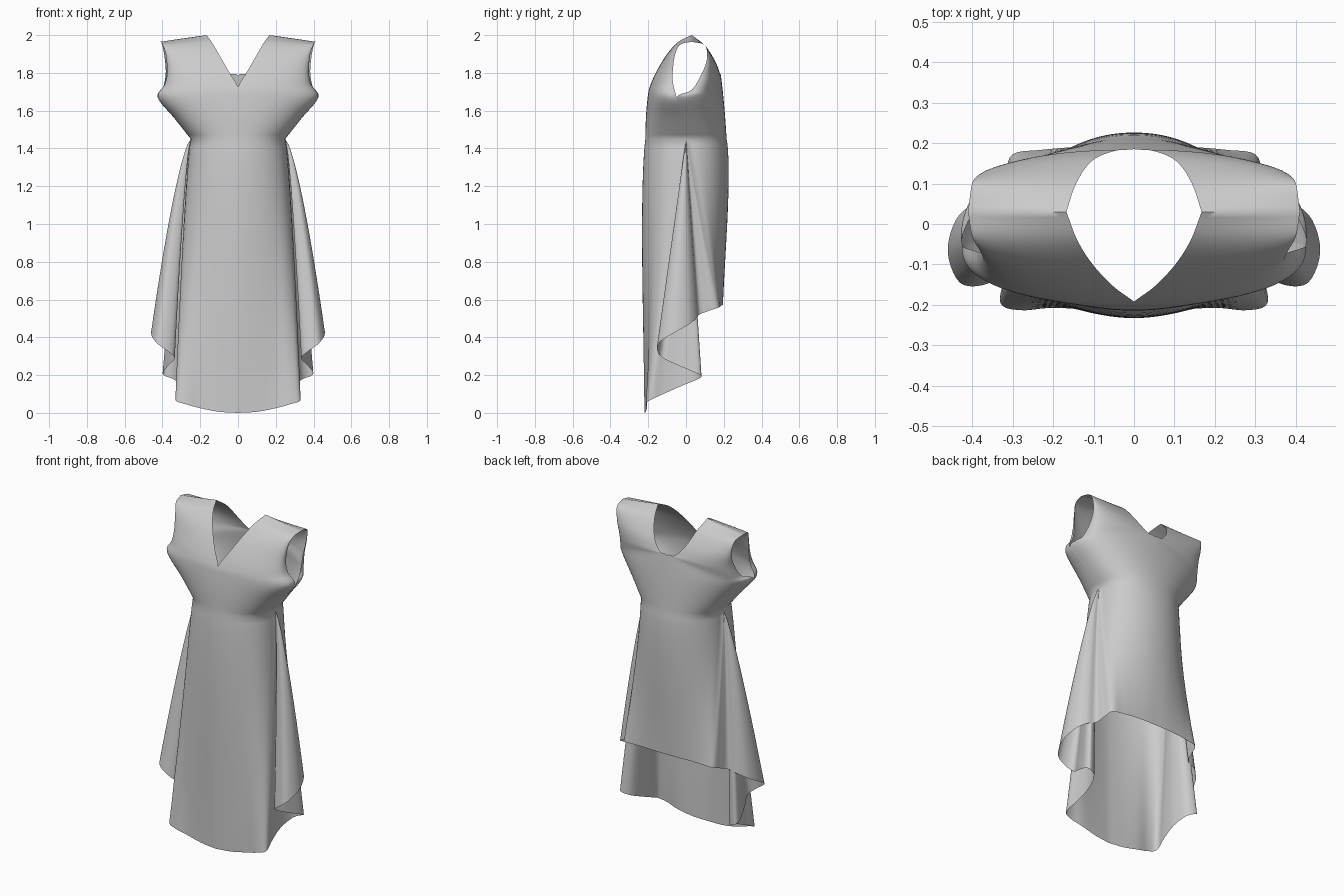
import bpy, bmesh, math
from mathutils import Vector

if "Cube" in bpy.data.objects:
    bpy.data.objects.remove(bpy.data.objects["Cube"])

def smooth_path(pts, sub):
    """Catmull-Rom curve through pts with sub steps per span."""
    p = [Vector(q) for q in pts]
    p = [p[0] * 2 - p[1]] + p + [p[-1] * 2 - p[-2]]
    out = []
    for i in range(1, len(p) - 2):
        a, b, c, d = p[i - 1:i + 3]
        for k in range(sub):
            t = k / sub
            out.append(0.5 * (2 * b + (c - a) * t + (2 * a - 5 * b + 4 * c - d) * t * t
                              + (3 * b - a - 3 * c + d) * t ** 3))
    out.append(p[-2])
    for v in out:
        v.x = max(v.x, 0)
    return out

def add_grid(bm, rows):
    vs = [[bm.verts.new(p) for p in r] for r in rows]
    for r0, r1 in zip(vs, vs[1:]):
        for i in range(len(r0) - 1):
            bm.faces.new((r0[i], r0[i + 1], r1[i + 1], r1[i]))

def cross_row(inner, outer, n):
    """Rounded row from the centre/neck edge out to the side/armhole edge."""
    row = []
    for i in range(n + 1):
        a = i / n * math.pi / 2
        wx, wy = math.sin(a) ** 0.95, max(math.cos(a), 0) ** 0.8
        row.append(Vector((inner.x + (outer.x - inner.x) * wx,
                           outer.y + (inner.y - outer.y) * wy,
                           inner.z + (outer.z - inner.z) * wx)))
    return row

SUB, N = 5, 20
bm = bmesh.new()

# Bodice: centre + neckline edge, and side seam + armhole edge, per half panel
front_in = [(0, -.215, 1.45), (0, -.212, 1.57), (0, -.203, 1.67), (0, -.192, 1.725),
            (.05, -.155, 1.81), (.102, -.1, 1.9), (.14, -.04, 1.965), (.167, .03, 2)]
front_out = [(.25, 0, 1.45), (.337, -.025, 1.56), (.425, -.05, 1.67), (.388, -.068, 1.74),
             (.375, -.07, 1.81), (.383, -.057, 1.9), (.4, -.03, 1.95), (.41, .03, 1.965)]
back_in = [(0, .215, 1.45), (0, .207, 1.57), (0, .197, 1.68), (0, .185, 1.785),
           (.05, .18, 1.797), (.105, .155, 1.86), (.143, .1, 1.945), (.167, .03, 2)]
back_out = [(.25, 0, 1.45), (.337, -.025, 1.56), (.425, -.05, 1.67), (.4, .03, 1.71),
            (.383, .08, 1.79), (.387, .11, 1.87), (.4, .1, 1.945), (.41, .03, 1.965)]
panels = []
for inner, outer in ((front_in, front_out), (back_in, back_out)):
    rows = [cross_row(a, b, N) for a, b in
            zip(smooth_path(inner, SUB), smooth_path(outer, SUB))]
    add_grid(bm, rows)
    panels.append(rows)

# Skirt: hem runs from front centre, through the side fold, to back centre
hem_front = [(0, -.22, 0), (.1, -.213, .006), (.2, -.207, .025), (.28, -.213, .047)]
hem_fold = [(.33, -.195, .065), (.318, -.12, .1), (.312, -.03, .14), (.335, .055, .175),
            (.385, .082, .195), (.398, .045, .215), (.365, -.05, .255), (.335, -.12, .29),
            (.37, -.15, .325), (.43, -.145, .37), (.46, -.07, .42), (.44, .01, .465),
            (.39, .055, .5), (.335, .07, .52), (.318, .12, .54)]
hem_back = [(.3, .172, .558), (.23, .183, .565), (.15, .19, .57), (.07, .195, .57),
            (0, .195, .57)]
hem = smooth_path(hem_front + hem_fold + hem_back, SUB)
side = Vector((.25, 0, 1.45))
waist = list(panels[0][0])
waist += [side] * (len(hem) - 2 * (N + 1)) + list(reversed(panels[1][0]))
rows, steps = [], 32
for k in range(steps + 1):
    t = k / steps
    row = []
    for w, h in zip(waist, hem):
        y = w.y + (h.y - w.y) * t
        y += 0.09 * w.y * math.sin(math.pi * t ** 0.7) * (1 - t * .5)
        row.append(Vector((w.x + (h.x - w.x) * t ** 0.7, y, w.z + (h.z - w.z) * t)))
    rows.append(row)
add_grid(bm, rows)

bmesh.ops.remove_doubles(bm, verts=bm.verts, dist=0.0004)
bmesh.ops.recalc_face_normals(bm, faces=bm.faces)
me = bpy.data.meshes.new("dress")
bm.to_mesh(me)
bm.free()
dress = bpy.data.objects.new("dress", me)
bpy.context.collection.objects.link(dress)

# Mirror to the other half and shade smooth
mir = dress.modifiers.new("mirror", 'MIRROR')
mir.use_clip = True
mir.merge_threshold = 0.0005
bpy.context.view_layer.objects.active = dress
dress.select_set(True)
bpy.ops.object.shade_smooth_by_angle(angle=math.radians(60))
